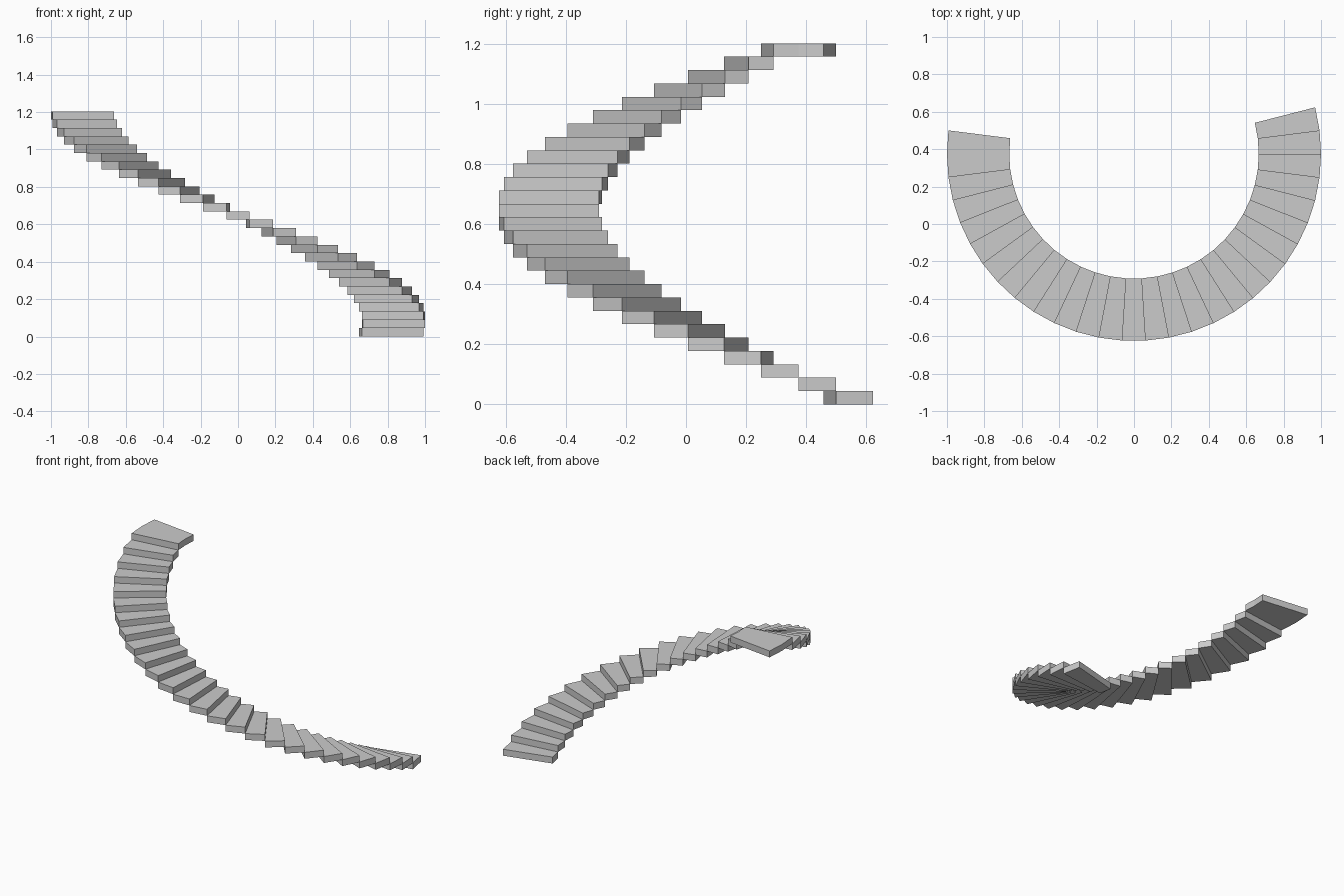
import bpy, bmesh
from math import sin, cos, radians

if "Cube" in bpy.data.objects:
    bpy.data.objects.remove(bpy.data.objects["Cube"])

R_OUT, R_IN = 1.0, 0.667      # outer and inner radius
CY = 0.375                    # arc centre in y
STEPS = 27
RISE = 1.204 / STEPS
TURN = 7.2                    # degrees per tread
START = 14.4


def tread(name, angles, z):
    """Wedge-shaped slab spanning the given angles."""
    def ring(r, seq):
        return [(r * cos(radians(a)), CY + r * sin(radians(a)), z) for a in seq]
    bm = bmesh.new()
    outline = ring(R_OUT, angles) + ring(R_IN, angles[::-1])
    base = bm.faces.new([bm.verts.new(p) for p in outline])
    ext = bmesh.ops.extrude_face_region(bm, geom=[base], use_keep_orig=True)
    top = [v for v in ext["geom"] if isinstance(v, bmesh.types.BMVert)]
    bmesh.ops.translate(bm, verts=top, vec=(0, 0, RISE))
    bmesh.ops.recalc_face_normals(bm, faces=bm.faces)
    mesh = bpy.data.meshes.new(name)
    bm.to_mesh(mesh)
    bm.free()
    bpy.context.collection.objects.link(bpy.data.objects.new(name, mesh))


# Rising treads, the last one a double-width landing
for i in range(STEPS):
    last = i == STEPS - 1
    angles = [START - TURN * (i + k) for k in range(3 if last else 2)]
    tread("top_landing" if last else f"stair_tread_{i + 1:02d}", angles, i * RISE)
